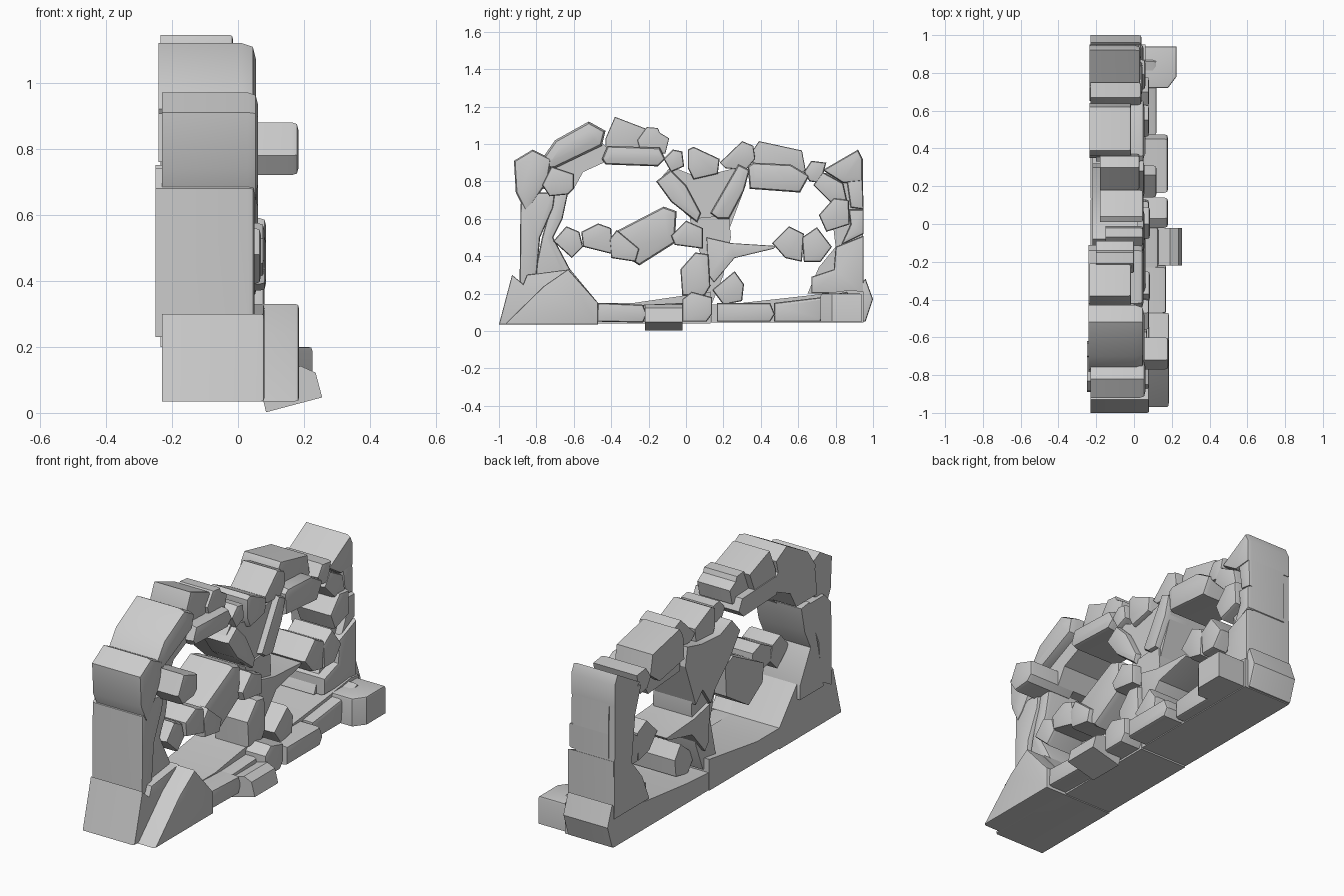
import bpy, bmesh, math
from mathutils import Vector


def stone(name, pts, x0, x1, bev=0.02):
    """Cut stone: outline in (y, z), extruded from x0 to x1, worn on the +x side."""
    bm = bmesh.new()
    back = [bm.verts.new((x0, y, z)) for y, z in pts]
    front = [bm.verts.new((x1, y, z)) for y, z in pts]
    n = len(pts)
    bm.faces.new(back)
    bm.faces.new(front)
    for i in range(n):
        j = (i + 1) % n
        bm.faces.new((back[i], back[j], front[j], front[i]))
    bmesh.ops.recalc_face_normals(bm, faces=bm.faces)
    fs = set(front)
    if bev:
        edges = [e for e in bm.edges if e.verts[0] in fs and e.verts[1] in fs]
        bmesh.ops.bevel(bm, geom=edges, offset=bev, segments=2, profile=0.6,
                        affect='EDGES', clamp_overlap=True)
    return finish(name, bm)


def finish(name, bm):
    me = bpy.data.meshes.new(name)
    bm.to_mesh(me)
    bm.free()
    ob = bpy.data.objects.new(name, me)
    bpy.context.collection.objects.link(ob)
    bpy.ops.object.select_all(action='DESELECT')
    ob.select_set(True)
    bpy.context.view_layer.objects.active = ob
    bpy.ops.object.shade_smooth_by_angle(angle=math.radians(30))
    return ob


# left foot and its buttress
stone("left_foot", [(-1, .035), (-.93, .3), (-.87, .25), (-.85, .3), (-.62, .33), (-.47, .15), (-.47, .035)], -.23, .08, .01)
stone("left_buttress", [(-.97, .035), (-.76, .24), (-.63, .33), (-.47, .15), (-.47, .035)], .0, .185, .012)

# left pillar, split by a crack
stone("left_pillar_outer", [(-.89, .23), (-.885, .68), (-.83, .74), (-.7, .74), (-.71, .66), (-.78, .5), (-.8, .28)], -.25, .05)
stone("left_pillar_inner", [(-.82, .25), (-.77, .5), (-.7, .75), (-.63, .74), (-.66, .6), (-.71, .5), (-.62, .33), (-.62, .25)], -.25, .035)
stone("left_pillar_cap", [(-.92, .91), (-.82, .97), (-.72, .92), (-.74, .8), (-.82, .68), (-.86, .64), (-.91, .74)], -.23, .06, .03)
stone("left_bracket", [(-.77, .78), (-.72, .88), (-.6, .84), (-.6, .76), (-.63, .73), (-.73, .72)], -.1, .183)

# left arch
stone("left_arch_back", [(-.78, .76), (-.76, .92), (-.5, 1.05), (-.42, .98), (-.44, .9), (-.55, .85), (-.6, .76)], -.24, .0, 0)
stone("left_arch_rise", [(-.77, .92), (-.7, 1.02), (-.52, 1.12), (-.43, 1.07), (-.45, .99), (-.7, .87), (-.74, .87)], -.24, .055, .045)
stone("left_arch_top", [(-.43, 1.03), (-.38, 1.145), (-.21, 1.08), (-.26, .96), (-.43, .96)], -.235, -.015, .012)
stone("left_arch_step", [(-.26, 1.02), (-.21, 1.09), (-.15, 1.085), (-.14, 1.06), (-.09, 1.03), (-.11, .95), (-.24, .95)], -.2, .0, .01)
stone("left_arch_lintel", [(-.45, .92), (-.42, .99), (-.14, .98), (-.11, .92), (-.15, .88), (-.43, .89)], -.24, .05, .03)
stone("left_arch_end", [(-.12, .92), (-.07, .97), (-.02, .96), (-.01, .88), (-.08, .85)], -.15, .05)

# centre: forked column
stone("centre_fork_back", [(-.15, .8), (-.08, .88), (.02, .84), (.18, .85), (.3, .88), (.32, .78), (.23, .54), (.17, .6), (.1, .5), (.06, .57), (-.06, .68)], -.22, .02, 0)
stone("centre_fork_left", [(-.16, .8), (-.08, .86), (0, .78), (.08, .63), (.06, .58), (-.08, .69)], -.1, .055, .025)
stone("centre_fork_right", [(.13, .63), (.28, .89), (.34, .86), (.31, .75), (.23, .6), (.17, .6)], -.1, .055, .025)
stone("centre_column", [(.02, .6), (.23, .62), (.24, .5), (.2, .3), (.14, .15), (.02, .15), (.08, .4)], -.2, .03, 0)
stone("centre_spur", [(.11, .5), (.24, .47), (.48, .455), (.47, .44), (.26, .39), (.15, .26), (.12, .3)], -.22, .05, .012)
stone("centre_knuckle", [(-.08, .51), (0, .59), (.09, .55), (.09, .44), (-.06, .46)], -.1, .085)
stone("centre_lower_left", [(-.03, .33), (.05, .42), (.12, .41), (.13, .24), (.1, .19), (-.02, .19)], -.12, .08)
stone("centre_lower_right", [(.14, .22), (.26, .32), (.31, .25), (.3, .16), (.2, .14)], -.15, .12)

# left cross bar
stone("left_bar_1", [(-.71, .48), (-.64, .56), (-.57, .53), (-.55, .45), (-.61, .39)], -.12, .07)
stone("left_bar_2", [(-.56, .53), (-.47, .575), (-.4, .55), (-.39, .41), (-.55, .45)], -.12, .08)
stone("left_bar_3", [(-.41, .49), (-.37, .54), (-.25, .44), (-.27, .37), (-.4, .39)], -.08, .085)
stone("left_bar_long", [(-.38, .53), (-.12, .665), (-.05, .64), (-.06, .47), (-.25, .35), (-.37, .43)], -.2, .06, .035)

# right cross bar
stone("right_bar_1", [(.46, .47), (.55, .56), (.63, .52), (.62, .37), (.53, .39)], -.15, .08)
stone("right_bar_2", [(.62, .5), (.7, .555), (.78, .45), (.72, .37), (.63, .37)], -.15, .08)

# right arch
stone("right_arch_post", [(.01, .97), (.04, .985), (.18, .92), (.17, .84), (.04, .81), (.01, .87)], -.18, .05)
stone("right_arch_rise", [(.18, .9), (.3, 1.015), (.36, .99), (.37, .92), (.32, .86), (.21, .87)], -.18, .03, .015)
stone("right_arch_top", [(.36, .97), (.39, 1.015), (.62, .965), (.64, .86), (.56, .8), (.35, .84)], -.235, -.015, .012)
stone("right_arch_lintel", [(.33, .88), (.36, .9), (.56, .89), (.66, .83), (.61, .74), (.34, .76)], -.2, .055, .03)
stone("right_arch_end", [(.63, .85), (.67, .91), (.75, .9), (.72, .79), (.66, .8)], -.23, .04)

# right pillar
stone("right_pillar_back", [(.72, .84), (.94, .88), (.95, .2), (.65, .2), (.71, .34), (.8, .45), (.77, .7)], -.235, .0, 0)
stone("right_pillar_cap", [(.73, .86), (.92, .97), (.945, .92), (.945, .8), (.84, .79)], -.235, .035, .025)
stone("right_pillar_inner_1", [(.68, .78), (.73, .85), (.84, .79), (.86, .7), (.77, .69)], -.2, .045)
stone("right_pillar_inner_2", [(.71, .62), (.79, .71), (.87, .7), (.875, .57), (.75, .53)], -.15, .06)
stone("right_pillar_outer_1", [(.86, .8), (.945, .81), (.95, .65), (.88, .66)], -.2, .03)
stone("right_pillar_outer_2", [(.87, .65), (.95, .65), (.95, .52), (.83, .46), (.88, .57)], -.2, .04)
stone("right_pillar_lower", [(.8, .45), (.95, .51), (.95, .2), (.67, .2), (.67, .29), (.79, .33)], -.23, .05)
stone("right_foot", [(.87, .05), (.88, .2), (.96, .28), (1, .17), (.96, .05)], -.23, .04, .015)

# sills along the ground
stone("left_sill", [(-.48, .04), (-.48, .15), (-.28, .15), (.13, .21), (.13, .04)], -.23, .06, 0)
stone("right_sill", [(.135, .045), (.135, .14), (.3, .15), (.66, .19), (.88, .22), (.95, .21), (.95, .045)], -.23, .06, 0)

# edging stones in front of the sills
stone("edging_1", [(-.48, .05), (-.47, .15), (-.23, .14), (-.21, .09), (-.23, .045)], .0, .17)
stone("edging_2", [(-.23, .05), (-.23, .14), (-.02, .15), (-.01, .05)], .0, .13)
stone("edging_3", [(-.02, .17), (.03, .21), (.14, .18), (.14, .09), (.11, .05), (-.02, .05)], .0, .18)
stone("edging_4", [(.165, .15), (.45, .15), (.475, .09), (.45, .05), (.165, .05)], .0, .18)
stone("edging_5", [(.47, .05), (.47, .15), (.72, .18), (.86, .21), (.89, .17), (.74, .15), (.72, .05)], .0, .12)

# fallen blocks: outline in another plane, stood up by swapping axes
block = stone("tilted_block", [(.085, .005), (.255, .05), (.235, .125), (.19, .145), (.06, .11)], -.22, -.02, 0)
for v in block.data.vertices:
    v.co = Vector((v.co.y, v.co.x, v.co.z - .003))
block.data.flip_normals()
toe = stone("corner_block", [(.0, .94), (.225, .94), (.225, .78), (.18, .72), (.0, .72)], .05, .2, .012)
for v in toe.data.vertices:
    v.co = Vector((v.co.y, v.co.z, v.co.x))
